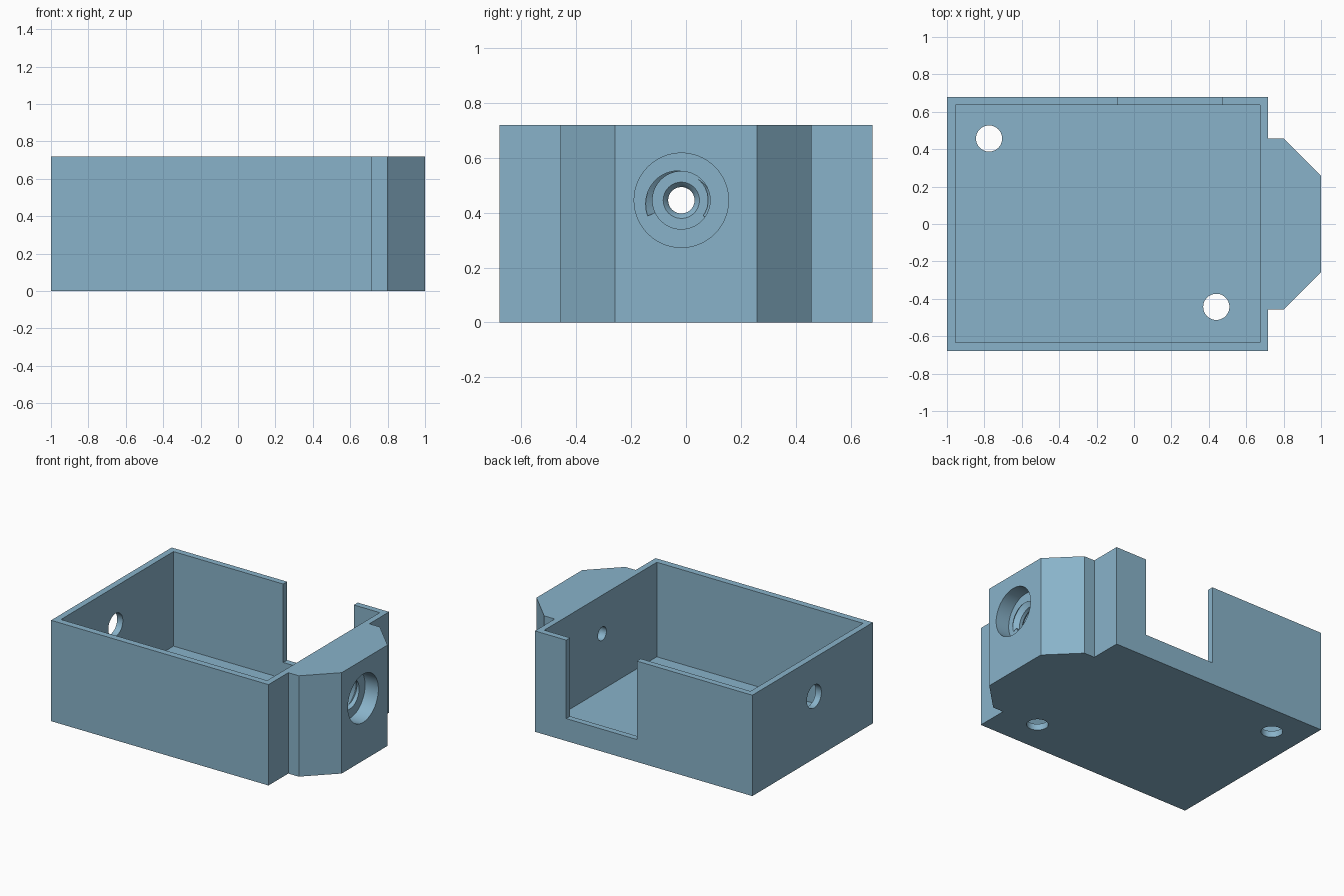
import bpy, bmesh, math

if "Cube" in bpy.data.objects:
    bpy.data.objects.remove(bpy.data.objects["Cube"])

blue = bpy.data.materials.new("soft blue plastic")
blue.diffuse_color = (0.25, 0.45, 0.59, 1)
blue.use_nodes = True
blue.node_tree.nodes["Principled BSDF"].inputs["Base Color"].default_value = blue.diffuse_color


def make(name, bm):
    bmesh.ops.recalc_face_normals(bm, faces=bm.faces)
    mesh = bpy.data.meshes.new(name)
    bm.to_mesh(mesh)
    bm.free()
    obj = bpy.data.objects.new(name, mesh)
    bpy.context.collection.objects.link(obj)
    mesh.materials.append(blue)
    return obj


def prism(name, outline, z0, z1):
    bm = bmesh.new()
    face = bm.faces.new([bm.verts.new((x, y, z0)) for x, y in outline])
    new = bmesh.ops.extrude_face_region(bm, geom=[face])["geom"]
    verts = [g for g in new if isinstance(g, bmesh.types.BMVert)]
    bmesh.ops.translate(bm, verts=verts, vec=(0, 0, z1 - z0))
    return make(name, bm)


def box(name, x0, x1, y0, y1, z0, z1):
    return prism(name, [(x0, y0), (x1, y0), (x1, y1), (x0, y1)], z0, z1)


def skin(name, rings):
    """Closed solid through rings of points, capped at both ends."""
    bm = bmesh.new()
    loops = [[bm.verts.new(p) for p in ring] for ring in rings]
    n = len(loops[0])
    for a, b in zip(loops, loops[1:]):
        for i in range(n):
            j = (i + 1) % n
            bm.faces.new((a[i], a[j], b[j], b[i]))
    bm.faces.new(loops[0])
    bm.faces.new(loops[-1])
    return make(name, bm)


CY, CZ = -0.017, 0.445  # axis of the cable bore


def bore(name, profile, n=64):
    """Turned cutter along x from (x, radius) pairs."""
    return skin(name, [[(x, CY + r * math.cos(2 * math.pi * i / n),
                         CZ + r * math.sin(2 * math.pi * i / n))
                        for i in range(n)] for x, r in profile])


def cut(target, cutter):
    mod = target.modifiers.new(cutter.name, 'BOOLEAN')
    mod.operation = 'DIFFERENCE'
    mod.solver = 'EXACT'
    mod.object = cutter
    bpy.context.view_layer.objects.active = target
    bpy.ops.object.modifier_apply(modifier=mod.name)
    bpy.data.objects.remove(cutter, do_unlink=True)


# Tray with the chamfered boss on its right side
half = [(-1, 0.68), (0.717, 0.68), (0.717, 0.457), (0.8, 0.457), (1, 0.258)]
housing = prism("housing", half + [(x, -y) for x, y in reversed(half)], 0, 0.72)

# Hollow interior and the opening in the back wall
cut(housing, box("interior", -0.955, 0.674, -0.633, 0.636, 0.045, 0.9))
cut(housing, box("back_opening", -0.088, 0.47, 0.60, 0.8, 0.16, 0.9))

# Screw holes in the floor
for x, y in ((-0.775, 0.457), (0.44, -0.443)):
    ring = [(x + 0.07 * math.cos(i * math.pi / 24),
             y + 0.07 * math.sin(i * math.pi / 24)) for i in range(48)]
    cut(housing, prism("screw_hole", ring, -0.1, 0.1))

# Access hole in the left wall, stepped bore through the boss
cut(housing, bore("access_hole", [(-1.1, 0.082), (-0.9, 0.082)]))
cut(housing, bore("stepped_bore", [(1.1, 0.172), (0.895, 0.172), (0.895, 0.105),
                                   (0.745, 0.105), (0.745, 0.066), (0.735, 0.056),
                                   (0.72, 0.048), (0.6, 0.048)]))

# Helical thread groove inside the bore
rings = []
for i in range(61):
    turn = i / 36
    ang = math.radians(205) - 2 * math.pi * turn
    x = 0.893 - 0.08 * turn
    rings.append([(x + dx, CY + r * math.cos(ang), CZ + r * math.sin(ang))
                  for dx, r in ((0.034, 0.098), (0, 0.138), (-0.034, 0.098))])
cut(housing, skin("thread_groove", rings))

# Smooth round walls, crisp edges
bpy.ops.object.select_all(action='DESELECT')
housing.select_set(True)
bpy.context.view_layer.objects.active = housing
bpy.ops.object.shade_smooth_by_angle(angle=math.radians(25))
